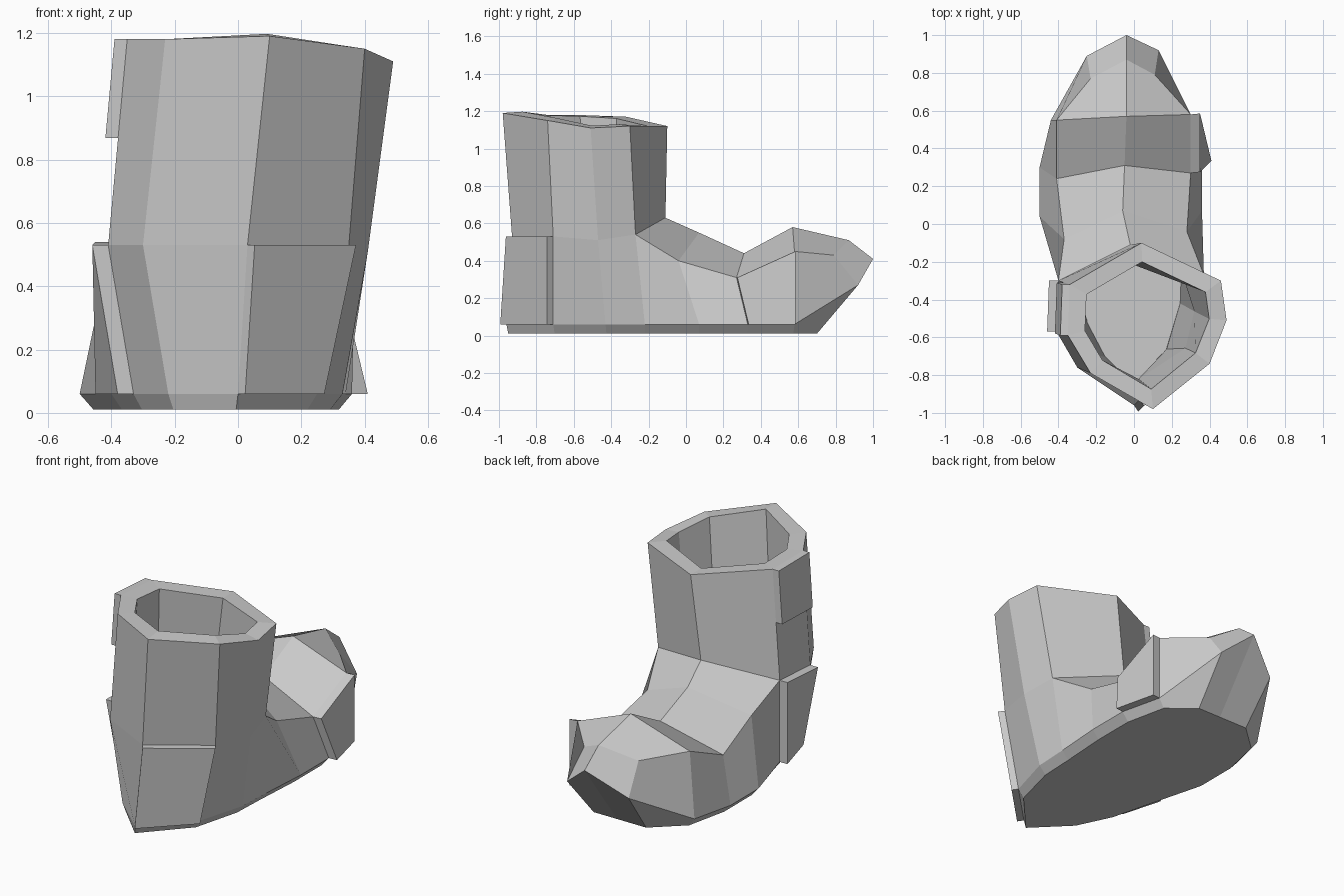
import bpy
import bmesh
from mathutils import Vector

default = bpy.data.objects.get("Cube")
if default:
    bpy.data.objects.remove(default, do_unlink=True)

leather = bpy.data.materials.new("grey leather")
leather.use_nodes = True
leather.diffuse_color = (0.6, 0.6, 0.6, 1)
shader = leather.node_tree.nodes["Principled BSDF"]
shader.inputs["Base Color"].default_value = leather.diffuse_color


def point(x, y, z=6):
    """Position given in hundredths of a unit."""
    return Vector((x, y, z)) / 100


def make_object(name, faces):
    """Build a mesh object from faces given as lists of positions."""
    bm = bmesh.new()
    for face in faces:
        bm.faces.new([bm.verts.new(p) for p in face])
    bmesh.ops.remove_doubles(bm, verts=bm.verts, dist=0.0005)
    bmesh.ops.recalc_face_normals(bm, faces=bm.faces)
    mesh = bpy.data.meshes.new(name)
    bm.to_mesh(mesh)
    bm.free()
    mesh.materials.append(leather)
    obj = bpy.data.objects.new(name, mesh)
    bpy.context.collection.objects.link(obj)
    return obj


def bridge(first, second, closed=False):
    """Quads between two rows of positions."""
    count = len(first)
    faces = []
    for i in range(count if closed else count - 1):
        j = (i + 1) % count
        faces.append([first[i], first[j], second[j], second[i]])
    return faces


def patch(name, quad, direction, thickness):
    """Raised panel standing out from four surface corners."""
    offset = Vector(direction).normalized() * thickness
    outer = [p + offset for p in quad]
    make_object(name, bridge(quad, outer, closed=True) + [quad, outer])


# Shaft rings, counter-clockwise from the heel
cuff = [point(10, -98, 119), point(40, -74, 115), point(49, -51, 111),
        point(46, -30, 112), point(4, -10, 112), point(-34, -32, 117),
        point(-35, -59, 118), point(-23, -79, 118)]
ankle = [point(3, -93, 53), point(35, -71, 53), point(41, -47, 51),
         point(37, -27, 54), point(-2, -11, 63), point(-40, -30, 54),
         point(-41, -57, 53), point(-30, -76, 53)]

# Upper of the foot: left edge, ridge and right edge from ankle to toe
left_edge = [ankle[5], point(-37, -8, 41), point(-41, 24, 31),
             point(-41, 55, 45), point(-23, 77, 43)]
ridge = [ankle[4], point(-6, 7, 55), point(-5, 31, 44),
         point(-4, 57, 58), point(-4, 87, 51)]
right_edge = [ankle[3], point(28, -4, 40), point(30, 27, 31),
              point(30, 58, 45), point(11, 79, 43)]

# Welt line where the upper meets the sole
heel_right = [point(0, -96), point(25, -71), point(33, -43)]
welt_right = [point(34, -22), point(36, 7), point(36, 33),
              point(30, 58), point(13, 92, 27)]
toe_tip = point(-4, 100, 41)
welt_left = [point(-40, -30), point(-50, 4), point(-50, 30),
             point(-44, 55), point(-25, 89, 26)]
heel_left = [point(-33, -55), point(-22, -76)]
welt = heel_right + welt_right + [toe_tip] + welt_left[::-1] + heel_left

# Flat sole, drawn in slightly and cut short below the raised toe
sole = [Vector((p.x * 0.9 - 0.006, min(p.y * 0.99, 0.70), 0.01)) for p in welt]

# Boot shell, open at the cuff
shell = bridge(cuff, ankle, closed=True)
shell += bridge(ankle[:4], heel_right + welt_right[:1])
shell += bridge(ankle[5:] + ankle[:1], welt_left[:1] + heel_left + heel_right[:1])
shell += bridge(left_edge, ridge) + bridge(ridge, right_edge)
shell += bridge(left_edge, welt_left) + bridge(right_edge, welt_right)
shell += bridge([left_edge[-1], ridge[-1], right_edge[-1]],
                [welt_left[-1], toe_tip, welt_right[-1]])
shell += bridge(welt, sole, closed=True) + [sole]
boot = make_object("boot_shell", shell)
wall = boot.modifiers.new("wall thickness", "SOLIDIFY")
wall.thickness = 0.09
wall.offset = -1
wall.use_even_offset = True

# Raised panels on the heel, the side of the shaft and the toe
patch("heel_panel", [ankle[0], ankle[1], heel_right[1], heel_right[0]],
      (0.55, -0.8, 0), 0.04)
patch("lower_side_panel", [ankle[6], ankle[5], welt_left[0], heel_left[0]],
      (-1, 0, 0), 0.05)
patch("upper_side_panel", [cuff[6], cuff[5], cuff[5].lerp(ankle[5], 0.48),
                           cuff[6].lerp(ankle[6], 0.48)], (-1, 0, 0), 0.04)
patch("toe_side_panel", [right_edge[2], right_edge[3], welt_right[3], welt_right[2]],
      (1, 0.1, 0), 0.05)
